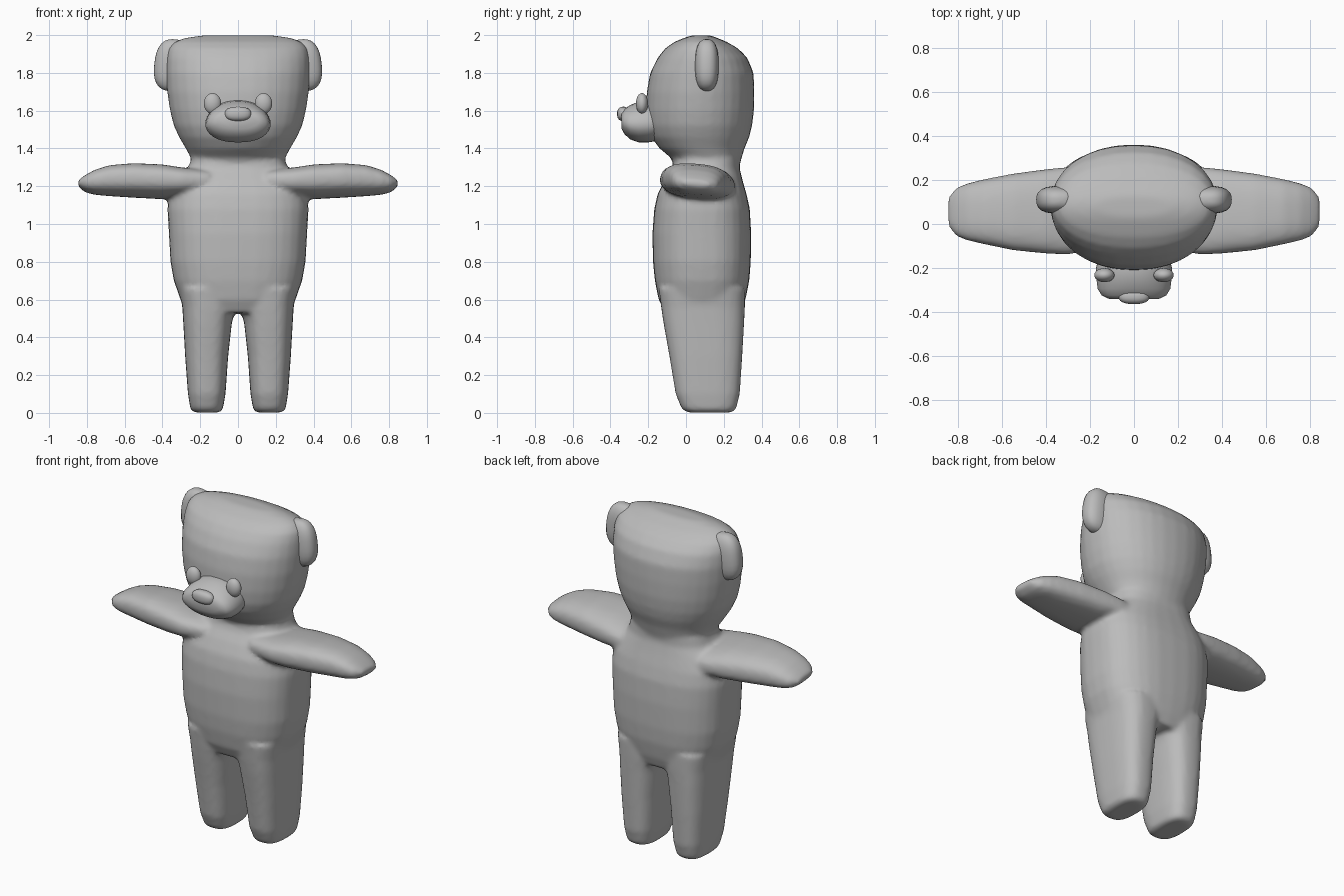
import bpy, bmesh, math
from mathutils import Vector, Matrix

if "Cube" in bpy.data.objects:
    bpy.data.objects.remove(bpy.data.objects["Cube"])

plush = bpy.data.materials.new("grey_plush")
plush.diffuse_color = (0.5, 0.5, 0.5, 1)
plush.use_nodes = True
plush.node_tree.nodes["Principled BSDF"].inputs["Base Color"].default_value = plush.diffuse_color


def loft(bm, rings, place, power=2.4, n=32):
    """Skin superellipse rings (t, u_min, u_max, v_min, v_max); place maps (t, u, v) to xyz."""
    loops = []
    for t, u0, u1, v0, v1 in rings:
        loop = []
        for i in range(n):
            a = 2 * math.pi * i / n
            c, s = math.cos(a), math.sin(a)
            u = (u0 + u1) / 2 + (u1 - u0) / 2 * math.copysign(abs(c) ** (2 / power), c)
            v = (v0 + v1) / 2 + (v1 - v0) / 2 * math.copysign(abs(s) ** (2 / power), s)
            loop.append(bm.verts.new(place(t, u, v)))
        loops.append(loop)
    faces = [bm.faces.new(loops[0]), bm.faces.new(loops[-1])]
    for a, b in zip(loops, loops[1:]):
        for i in range(n):
            j = (i + 1) % n
            faces.append(bm.faces.new((a[i], a[j], b[j], b[i])))
    bmesh.ops.recalc_face_normals(bm, faces=faces)


def finish(name, bm):
    me = bpy.data.meshes.new(name)
    bm.to_mesh(me)
    bm.free()
    for p in me.polygons:
        p.use_smooth = True
    me.materials.append(plush)
    ob = bpy.data.objects.new(name, me)
    bpy.context.collection.objects.link(ob)
    return ob


def ellipsoid(name, loc, radii, power=2.0, tilt=0.0):
    """Rounded blob; a power above 2 makes it boxier."""
    bm = bmesh.new()
    bmesh.ops.create_uvsphere(bm, u_segments=24, v_segments=16, radius=1)
    for v in bm.verts:
        k = sum(abs(c) ** power for c in v.co) ** (-1 / power)
        v.co = Vector(c * k * r for c, r in zip(v.co, radii))
    bm.transform(Matrix.Translation(loc) @ Matrix.Rotation(tilt, 4, 'Y'))
    return finish(name, bm)


body = bmesh.new()

# Torso: height, half width, front y, back y
torso = [(0.53, .26, -.11, .29), (0.60, .305, -.145, .315), (0.70, .34, -.165, .335),
         (0.80, .358, -.175, .343), (0.95, .366, -.178, .345), (1.08, .374, -.168, .338),
         (1.16, .365, -.15, .32), (1.23, .32, -.115, .30), (1.29, .265, -.075, .285),
         (1.34, .25, -.065, .285)]
loft(body, [(z, -w, w, f, b) for z, w, f, b in torso], lambda t, u, v: (u, v, t), 2.6)

# Head
head = [(1.30, .245, -.06, .28), (1.35, .25, -.08, .295), (1.40, .277, -.14, .31),
        (1.46, .312, -.185, .335), (1.52, .34, -.205, .35), (1.60, .36, -.212, .36),
        (1.70, .375, -.208, .362), (1.80, .381, -.19, .358), (1.88, .379, -.15, .325),
        (1.93, .368, -.11, .275), (1.965, .335, -.06, .215), (1.985, .28, -.01, .165),
        (1.999, .18, .03, .13)]
loft(body, [(z, -w, w, f, b) for z, w, f, b in head], lambda t, u, v: (u, v, t), 2.15)

# Legs: height, inner x, outer x, front y, back y
leg = [(0.002, .095, .235, .01, .245), (0.02, .08, .252, -.022, .265),
       (0.10, .066, .265, -.055, .285), (0.30, .052, .28, -.088, .298),
       (0.48, .032, .29, -.12, .308), (0.56, .010, .295, -.132, .312),
       (0.66, -.01, .31, -.145, .315)]
# Arms: x, front y, back y, bottom z, top z
arm = [(0.15, -.11, .25, 1.15, 1.285), (0.30, -.14, .26, 1.14, 1.297),
       (0.40, -.135, .25, 1.135, 1.313), (0.55, -.12, .23, 1.142, 1.32),
       (0.68, -.093, .205, 1.15, 1.31), (0.76, -.075, .185, 1.157, 1.285),
       (0.81, -.055, .165, 1.17, 1.257), (0.847, -.01, .12, 1.20, 1.23)]
for s in (-1, 1):
    loft(body, leg, lambda t, u, v: (s * u, v, t), 2.8)
    loft(body, arm, lambda t, u, v: (s * t, u, v - 0.08 * (u - 0.05)), 2.6)

# Fuse torso, head and limbs into one soft skin
ob = finish("body", body)
re = ob.modifiers.new("fuse", 'REMESH')
re.mode = 'VOXEL'
re.voxel_size = 0.014
re.use_smooth_shade = True
sm = ob.modifiers.new("soften", 'SMOOTH')
sm.factor = 0.5
sm.iterations = 6

# Muzzle: y, half width, bottom z, top z
muzzle = [(-.10, .15, 1.45, 1.64), (-.20, .176, 1.432, 1.655), (-.25, .174, 1.432, 1.648),
          (-.295, .168, 1.448, 1.63), (-.325, .15, 1.475, 1.61), (-.342, .115, 1.505, 1.59)]
bm = bmesh.new()
loft(bm, [(y, -w, w, b, t) for y, w, b, t in muzzle],
     lambda t, u, v: (u * (1 - 1.6 * max(0, v - 1.53)), t, v), 2.3)
finish("muzzle", bm)

# Nose, eyes and ears
ellipsoid("nose", (0, -.332, 1.583), (.07, .033, .038), 2.4)
for s, side in ((-1, "left"), (1, "right")):
    ellipsoid(side + "_eye", (s * .135, -.233, 1.638), (.046, .032, .055))
    ellipsoid(side + "_ear", (s * .345, .11, 1.84), (.098, .063, .138), 2.6, s * -.12)
